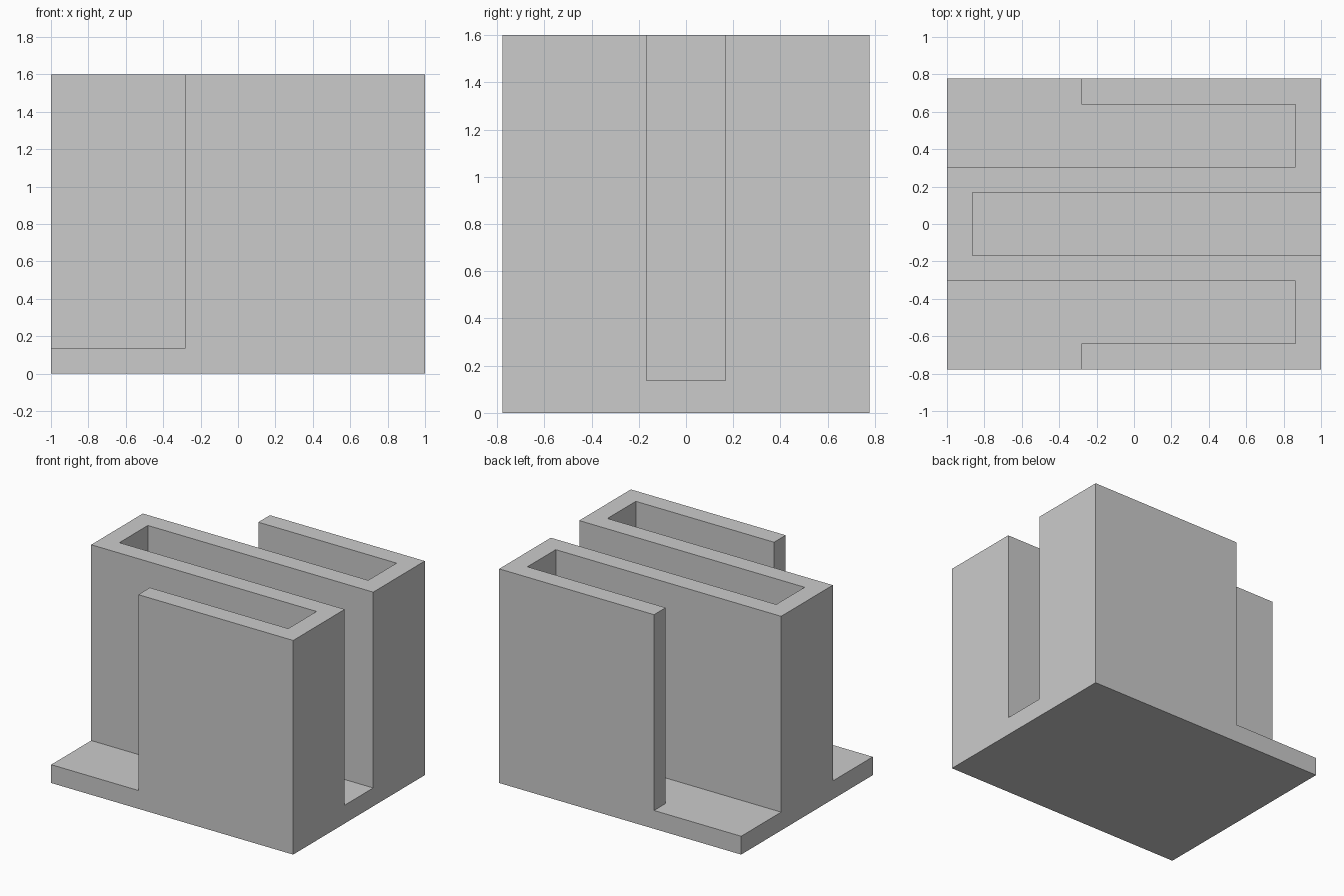
import bpy
import bmesh

cube = bpy.data.objects.get("Cube")
if cube:
    bpy.data.objects.remove(cube, do_unlink=True)

HALF_X, HALF_Y, HEIGHT = 1.0, 0.777, 1.6
WALL = 0.137          # wall and floor thickness
SLOT = 0.168          # half width of the middle slot
LIP = -0.28           # where the outer walls begin
OVER = 0.2            # how far cutters reach past the block

grey = bpy.data.materials.new("plain grey")
grey.use_nodes = True
colour = (0.6, 0.6, 0.6, 1)
grey.diffuse_color = colour
grey.node_tree.nodes["Principled BSDF"].inputs["Base Color"].default_value = colour


def prism(name, outline, bottom, top):
    """Extrude a flat outline upward into a closed solid."""
    bm = bmesh.new()
    face = bm.faces.new([bm.verts.new((x, y, bottom)) for x, y in outline])
    raised = bmesh.ops.extrude_face_region(bm, geom=[face], use_keep_orig=True)
    verts = [v for v in raised["geom"] if isinstance(v, bmesh.types.BMVert)]
    bmesh.ops.translate(bm, verts=verts, vec=(0, 0, top - bottom))
    bmesh.ops.recalc_face_normals(bm, faces=bm.faces)
    mesh = bpy.data.meshes.new(name)
    bm.to_mesh(mesh)
    bm.free()
    obj = bpy.data.objects.new(name, mesh)
    bpy.context.collection.objects.link(obj)
    return obj


def rectangle(x0, x1, y0, y1):
    return [(x0, y0), (x1, y0), (x1, y1), (x0, y1)]


# Solid block
holder = prism("slotted_holder", rectangle(-HALF_X, HALF_X, -HALF_Y, HALF_Y), 0, HEIGHT)
holder.data.materials.append(grey)

# Middle slot, open on the left side
cutters = [prism("middle_slot_cutter",
                 rectangle(WALL - HALF_X, HALF_X + OVER, -SLOT, SLOT),
                 WALL, HEIGHT + OVER)]

# Outer slots, open on the right side with a cut-back outer wall
inner, outer, end = SLOT + WALL, HALF_Y - WALL, -HALF_X - OVER
step = [(end, inner), (HALF_X - WALL, inner), (HALF_X - WALL, outer),
        (LIP, outer), (LIP, HALF_Y + OVER), (end, HALF_Y + OVER)]
for name, side in (("front_slot_cutter", -1), ("back_slot_cutter", 1)):
    cutters.append(prism(name, [(x, side * y) for x, y in step], WALL, HEIGHT + OVER))

# Cut the slots
for cutter in cutters:
    cutter.hide_render = True
    cut = holder.modifiers.new(cutter.name, "BOOLEAN")
    cut.operation = "DIFFERENCE"
    cut.solver = "EXACT"
    cut.object = cutter

bpy.context.view_layer.update()
evaluated = holder.evaluated_get(bpy.context.evaluated_depsgraph_get())
carved = bpy.data.meshes.new_from_object(evaluated)
holder.modifiers.clear()
holder.data = carved
carved.name = "slotted_holder"
carved.materials.clear()
carved.materials.append(grey)
for face in carved.polygons:
    face.material_index = 0
for cutter in cutters:
    bpy.data.objects.remove(cutter, do_unlink=True)
